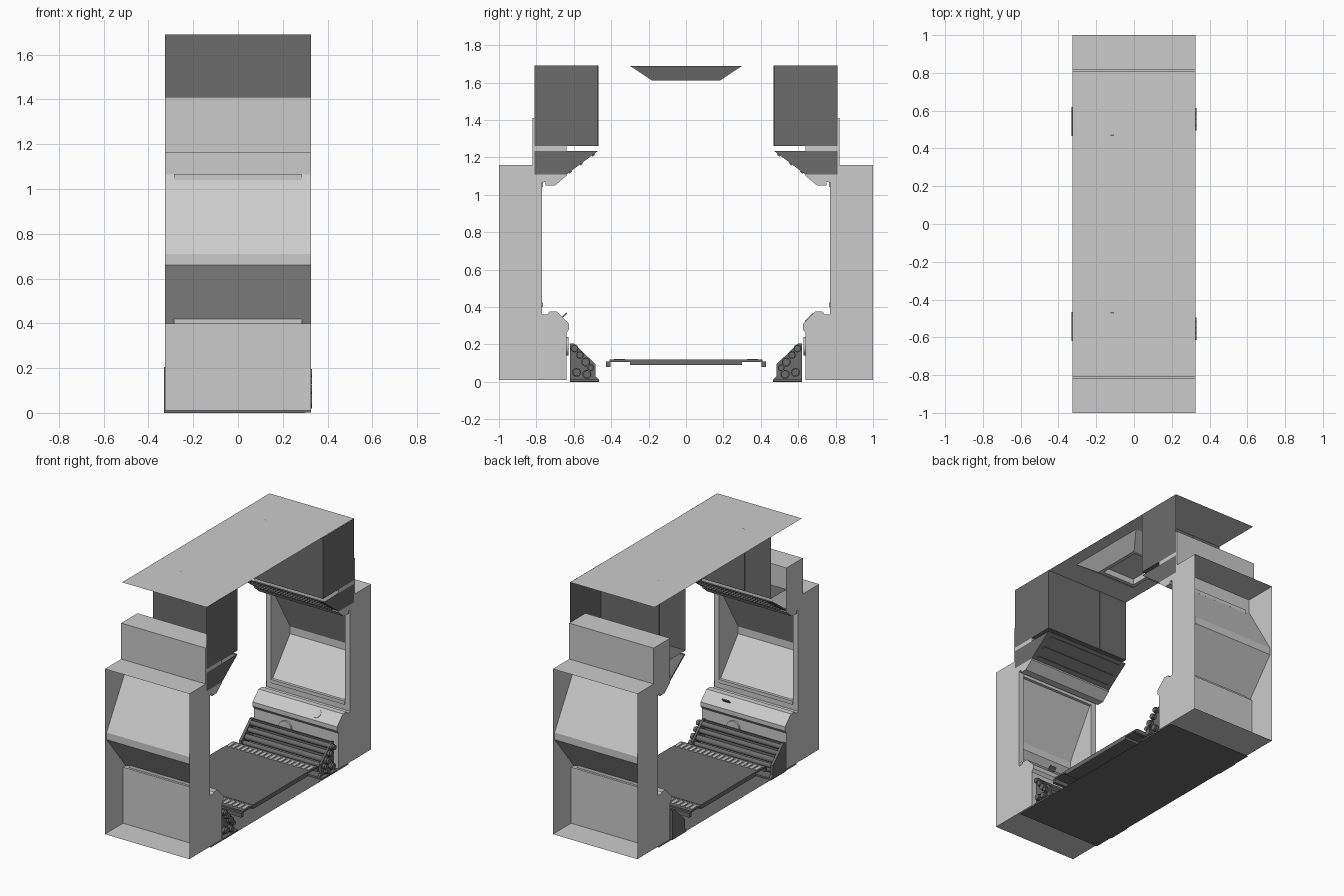
import bpy, bmesh, math
from mathutils import Matrix, Vector

cube = bpy.data.objects.get("Cube")
if cube:
    bpy.data.objects.remove(cube, do_unlink=True)


def material(name, v):
    m = bpy.data.materials.new(name)
    m.use_nodes = True
    m.diffuse_color = (v, v, v, 1)
    m.node_tree.nodes["Principled BSDF"].inputs["Base Color"].default_value = (v, v, v, 1)
    return m


LIGHT = material("light grey panel", 0.6)
DARK = material("dark grey metal", 0.15)
W = 0.325  # half width of the section


def finish(name, bm, mat):
    bmesh.ops.recalc_face_normals(bm, faces=bm.faces)
    me = bpy.data.meshes.new(name)
    bm.to_mesh(me)
    bm.free()
    me.materials.append(mat)
    ob = bpy.data.objects.new(name, me)
    bpy.context.collection.objects.link(ob)
    return ob


def prism(name, pts, s, mat, x0=-W, x1=W):
    """Solid with a (y, z) outline, run along x; s picks the side."""
    bm = bmesh.new()
    f = bm.faces.new([bm.verts.new((x0, s * y, z)) for y, z in pts])
    new = bmesh.ops.extrude_face_region(bm, geom=[f])["geom"]
    bmesh.ops.translate(bm, vec=(x1 - x0, 0, 0),
                        verts=[v for v in new if isinstance(v, bmesh.types.BMVert)])
    return finish(name, bm, mat)


def sheet(name, pts, s, mat, x0=-W, x1=W):
    """Open folded sheet following a (y, z) path."""
    bm = bmesh.new()
    rows = [[bm.verts.new((x, s * y, z)) for x in (x0, x1)] for y, z in pts]
    for a, b in zip(rows, rows[1:]):
        bm.faces.new((a[0], a[1], b[1], b[0]))
    return finish(name, bm, mat)


def plate(name, pts, s, mat, x):
    """Flat end plate at one x."""
    bm = bmesh.new()
    bm.faces.new([bm.verts.new((x, s * y, z)) for y, z in pts])
    return finish(name, bm, mat)


def box(name, xs, ys, zs, s, mat):
    (y0, y1), (z0, z1) = ys, zs
    return prism(name, [(y0, z0), (y1, z0), (y1, z1), (y0, z1)], s, mat, *xs)


def cylinder(name, start, end, r, mat, n=16):
    a, b = Vector(start), Vector(end)
    bm = bmesh.new()
    rot = (b - a).to_track_quat('Z', 'Y').to_matrix().to_4x4()
    bmesh.ops.create_cone(bm, cap_ends=True, segments=n, radius1=r, radius2=r,
                          depth=(b - a).length, matrix=Matrix.Translation((a + b) / 2) @ rot)
    ob = finish(name, bm, mat)
    for p in ob.data.polygons:
        p.use_smooth = len(p.vertices) == 4
    return ob


def triangle_rim(name, s, x, depth):
    """Thin raised border around the alcove cheek."""
    bm = bmesh.new()
    pts = [(0.785, 0.45), (0.785, 1.0), (0.955, 0.72), (0.955, 0.65)]
    f = bm.faces.new([bm.verts.new((x, s * y, z)) for y, z in pts])
    bmesh.ops.inset_region(bm, faces=[f], thickness=0.012)
    bm.faces.remove(f)
    new = bmesh.ops.extrude_face_region(bm, geom=bm.faces[:])["geom"]
    bmesh.ops.translate(bm, vec=(depth, 0, 0),
                        verts=[v for v in new if isinstance(v, bmesh.types.BMVert)])
    return finish(name, bm, LIGHT)


ALCOVE = [(0.77, 0.40), (0.98, 0.66), (0.98, 0.71), (0.77, 1.065)]
CONSOLE = [(0.80, 0.01), (0.64, 0.01), (0.64, 0.26), (0.625, 0.28), (0.625, 0.31), (0.69, 0.375),
           (0.73, 0.375), (0.74, 0.36), (0.775, 0.36), (0.775, 0.40), (0.80, 0.40)]
HEADER = [(0.77, 1.065), (0.75, 1.07), (0.75, 1.05), (0.70, 1.05), (0.64, 1.10),
          (0.64, 1.41), (0.82, 1.41), (0.82, 1.16), (0.77, 1.16)]
BRACKET = [(0.62, 0), (0.62, 0.205), (0.60, 0.205), (0.485, 0.095),
           (0.485, 0.03), (0.465, 0.012), (0.465, 0)]

for s, side in ((-1, "front"), (1, "back")):
    # Wall: folded alcove, open outer side, end plates
    prism(side + "_console", CONSOLE, s, LIGHT)
    prism(side + "_header", HEADER, s, LIGHT)
    sheet(side + "_alcove", ALCOVE, s, LIGHT)
    sheet(side + "_wall_base", [(0.80, 0.01), (1, 0.01)], s, LIGHT)
    sheet(side + "_wall_top", [(0.77, 1.16), (1, 1.16)], s, LIGHT)
    for e in (-1, 1):
        plate(side + "_wall_end", [(0.77, 0.01), (1, 0.01), (1, 1.16), (0.77, 1.16)], s, LIGHT, e * W)
        xs = sorted((e * 0.285, e * (W - 0.001)))
        prism(side + "_alcove_cheek", ALCOVE, s, LIGHT, *xs)
        triangle_rim(side + "_cheek_rim", s, e * 0.285, -e * 0.006)
        triangle_rim(side + "_outer_rim", s, e * W, e * 0.002)
    for z in (0.40, 1.04):
        box(side + "_window_rail", (-0.285, 0.285), (0.765, 0.785), (z, z + 0.025), s, LIGHT)

    # Console details: dial, round cap or small lever
    cylinder(side + "_dial", (-0.08 * s, s * 0.645, 0.19), (-0.08 * s, s * 0.628, 0.19), 0.05, LIGHT, 24)
    n = Vector((0, -s, 1)).normalized()
    c = Vector((0.147, s * 0.658, 0.343))
    if s > 0:
        cylinder("round_cap", c - n * 0.004, c + n * 0.004, 0.03, LIGHT, 24)
    else:
        prism("lever", [(0.665, 0.345), (0.66, 0.34), (0.635, 0.365), (0.64, 0.37)], s, DARK, 0.12, 0.17)

    # Upper dark casing with one closed end
    sheet(side + "_casing", [(0.47, 1.69), (0.47, 1.26), (0.64, 1.26)], s, DARK)
    plate(side + "_casing_end", [(0.47, 1.26), (0.81, 1.26), (0.81, 1.69), (0.47, 1.69)], s, DARK, W + 0.001)
    box(side + "_casing_seam", (-0.125, -0.105), (0.467, 0.473), (1.26, 1.69), s, DARK)

    # Sloped valance with ribs
    prism(side + "_valance", [(0.47, 1.235), (0.64, 1.11), (0.64, 1.122), (0.486, 1.235)], s, DARK)
    plate(side + "_valance_end", [(0.47, 1.235), (0.81, 1.235), (0.81, 1.107), (0.64, 1.107)],
          s, DARK, W + 0.001)
    for t in (0.12, 0.5, 0.85):
        y, z = 0.47 + 0.17 * t, 1.235 - 0.125 * t
        prism(side + "_valance_rib", [(y, z), (y + 0.014, z - 0.010), (y + 0.011, z - 0.017),
                                      (y - 0.004, z - 0.006)], s, DARK, -0.29, 0.29)

    # Pipe rack: end bracket, back plate, pipes along the section
    prism(side + "_bracket", BRACKET, s, DARK, -0.33, -0.312)
    prism(side + "_inner_bracket", BRACKET, s, DARK, 0.285, 0.30)
    box(side + "_rack_back", (-W, 0.30), (0.61, 0.62), (0, 0.2), s, DARK)
    box(side + "_rack_foot", (-W, W), (0.465, 0.62), (0.001, 0.012), s, DARK)
    for y, z, r in ((0.596, 0.178, 0.017), (0.567, 0.143, 0.017), (0.536, 0.105, 0.02),
                    (0.51, 0.075, 0.015), (0.53, 0.04, 0.02), (0.585, 0.05, 0.02)):
        cylinder(side + "_pipe", (-0.315, s * y, z), (0.33, s * y, z), r, DARK)
        cylinder(side + "_pipe_collar", (0.306, s * y, z), (0.318, s * y, z), r + 0.004, DARK)

    # Walkway grate with light slats
    box(side + "_grate", (-W, W), (0.30, 0.41), (0.107, 0.118), s, DARK)
    box(side + "_grate_lip", (-W, W), (0.405, 0.427), (0.08, 0.108), s, DARK)
    for i in range(18):
        x = -0.306 + i * 0.036
        box(side + "_slat", (x - 0.009, x + 0.009), (0.325, 0.385), (0.117, 0.121), s, LIGHT)

# Floor
sheet("floor_base", [(-0.76, 0), (0.76, 0)], 1, DARK)
box("walkway", (-W, W), (-0.30, 0.30), (0.09, 0.12), 1, DARK)

# Ceiling sheet with a hanging tapered lamp housing
sheet("ceiling", [(-0.81, 1.69), (0.81, 1.69)], 1, LIGHT)
bm = bmesh.new()
rings = [[bm.verts.new((sx * a, sy * b, z)) for sx, sy in ((-1, -1), (1, -1), (1, 1), (-1, 1))]
         for a, b, z in ((0.235, 0.30, 1.689), (0.15, 0.18, 1.61), (0.125, 0.155, 1.61), (0.125, 0.155, 1.65))]
for lo, hi in zip(rings, rings[1:]):
    for i in range(4):
        j = (i + 1) % 4
        bm.faces.new((lo[i], lo[j], hi[j], hi[i]))
bm.faces.new(rings[-1])
finish("lamp_housing", bm, LIGHT)
